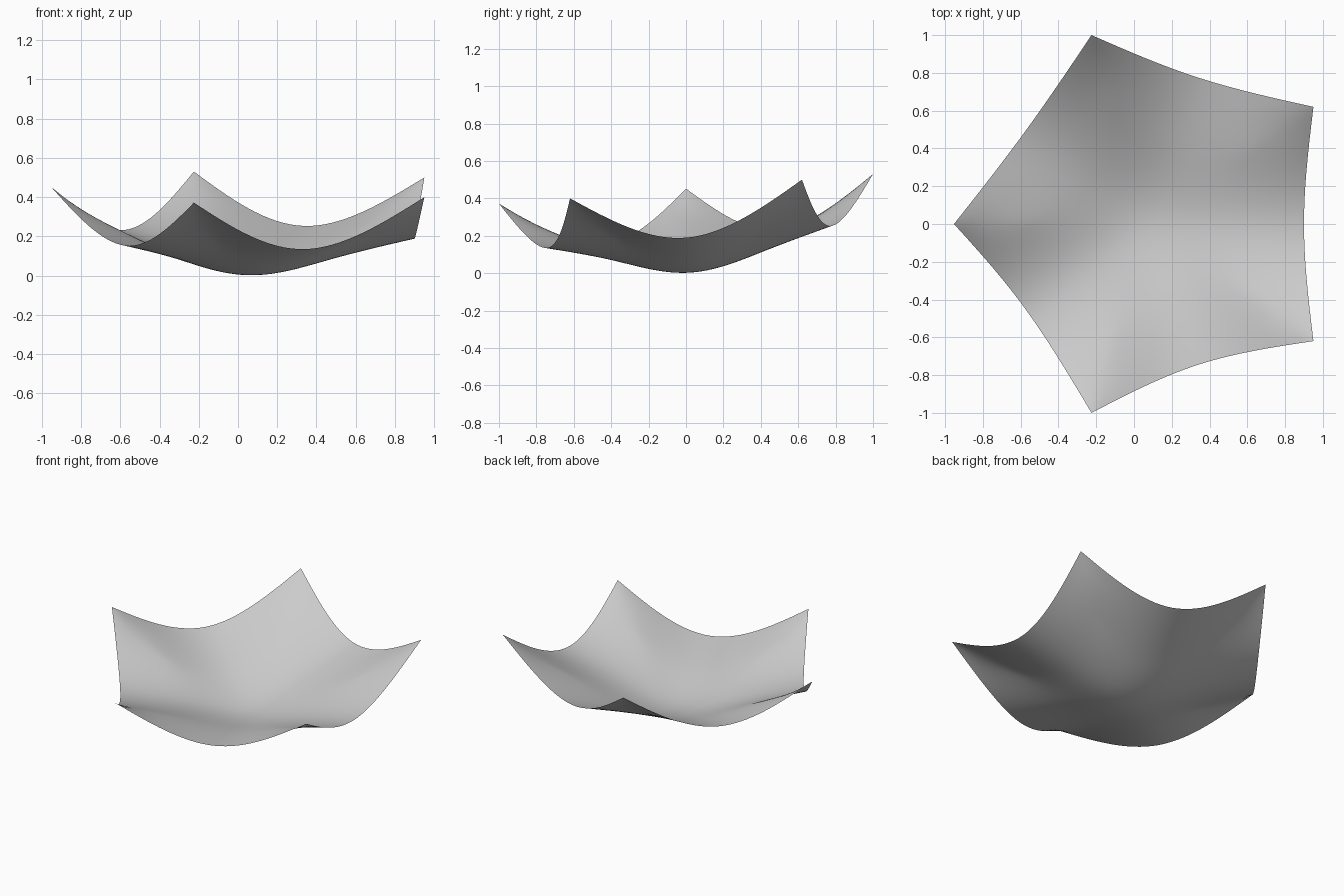
import bpy
from mathutils import Vector

if "Cube" in bpy.data.objects:
    bpy.data.objects.remove(bpy.data.objects["Cube"])

# Five raised corners, the low mid-point of each edge (i to i+1), and the base point
corners = [Vector(c) for c in ((-0.953, 0, 0.452), (-0.225, -1, 0.372), (0.95, -0.62, 0.40),
                               (0.95, 0.62, 0.50), (-0.225, 1, 0.53))]
mids = [Vector(m) for m in ((-0.575, -0.45, 0.153), (0.34, -0.745, 0.135), (0.90, 0, 0.19),
                            (0.34, 0.775, 0.253), (-0.58, 0.485, 0.232))]
centre = Vector((0.07, 0.02, 0.005))


def between(p, t, height):
    """Point part of the way from the base point to p, at a fraction of its height."""
    q = centre.lerp(p, t)
    q.z = centre.z + p.z * height
    return q


# Ridges run out to the corners, valleys run out to the edge mid-points
ridges = [between(c, 0.6, 0.44) for c in corners]
valleys = [between(m, 0.5, 0.42) for m in mids]
targets = corners + mids + ridges + valleys + [centre]

faces = []
for i in range(5):
    j = (i - 1) % 5
    faces += [(i, 5 + i, 15 + i, 10 + i), (5 + j, i, 10 + i, 15 + j),
              (10 + i, 15 + i, 20, 15 + j)]

mesh = bpy.data.meshes.new("curved_sheet")
mesh.from_pydata(targets, [], faces)
for p in mesh.polygons:
    p.use_smooth = True
sheet = bpy.data.objects.new("curved_sheet", mesh)
bpy.context.collection.objects.link(sheet)

# Smooth sheet with pointed corners
crease = mesh.attributes.new("crease_vert", 'FLOAT', 'POINT')
for i in range(5):
    crease.data[i].value = 1.0
sub = sheet.modifiers.new("smooth", 'SUBSURF')
sub.levels = sub.render_levels = 4

# Push the cage outward until the smoothed sheet passes through the target points
for step in range(12):
    deps = bpy.context.evaluated_depsgraph_get()
    smooth = sheet.evaluated_get(deps).data
    offsets = [t - smooth.vertices[n].co for n, t in enumerate(targets)]
    for v, d in zip(mesh.vertices, offsets):
        v.co += d
    mesh.update()
    sheet.update_tag()
    bpy.context.view_layer.update()
